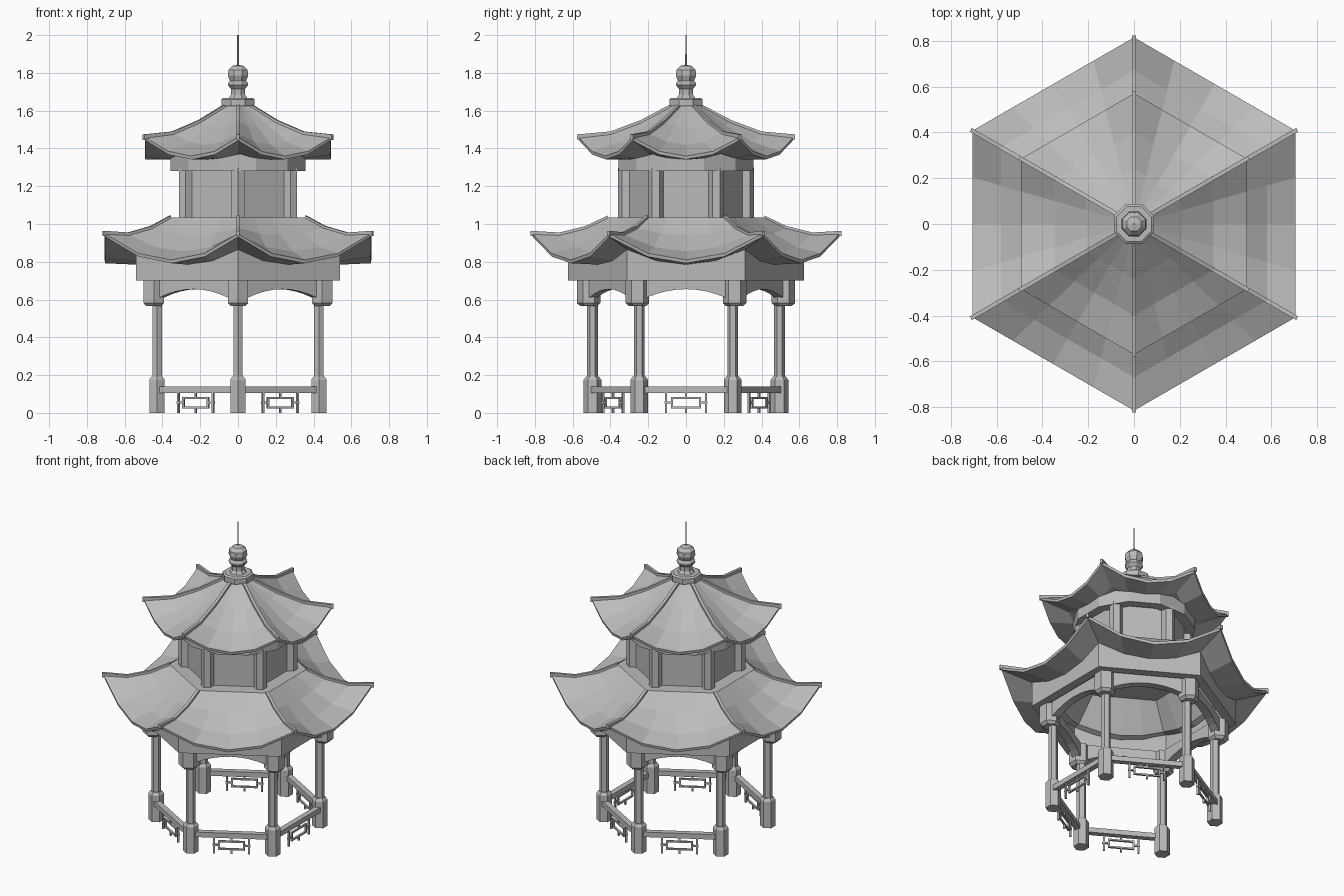
import bpy, bmesh
from math import radians, sin, cos, pi
from mathutils import Matrix, Vector

cube = bpy.data.objects.get("Cube")
if cube:
    bpy.data.objects.remove(cube)

stone = bpy.data.materials.new("plain grey")
stone.use_nodes = True
GREY = (0.5, 0.5, 0.5, 1)
stone.diffuse_color = GREY
stone.node_tree.nodes["Principled BSDF"].inputs["Base Color"].default_value = GREY

CORNERS = [radians(30 + 60 * k) for k in range(6)]
SIDES = [radians(60 * k) for k in range(6)]
ENTRANCE = 3


def finish(name, bm):
    bmesh.ops.recalc_face_normals(bm, faces=bm.faces[:])
    mesh = bpy.data.meshes.new(name)
    bm.to_mesh(mesh)
    bm.free()
    mesh.materials.append(stone)
    obj = bpy.data.objects.new(name, mesh)
    bpy.context.collection.objects.link(obj)


def polar(r, a, z=0):
    return Vector((r * cos(a), r * sin(a), z))


def skin(bm, loops, caps=False, closed=False):
    """Bridge successive vertex loops with quads."""
    n = len(loops[0])
    pairs = list(zip(loops, loops[1:]))
    if closed:
        pairs.append((loops[-1], loops[0]))
    for a, b in pairs:
        for i in range(n):
            j = (i + 1) % n
            bm.faces.new((a[i], a[j], b[j], b[i]))
    if caps:
        bm.faces.new(loops[0])
        bm.faces.new(loops[-1])


def lathe(name, profile, sides, centre=(0, 0, 0), turn=0.0, closed=False):
    bm = bmesh.new()
    loops = [[bm.verts.new(Vector(centre) + polar(r, turn + 2 * pi * i / sides, z))
              for i in range(sides)] for r, z in profile]
    skin(bm, loops, not closed, closed)
    finish(name, bm)


def hex_shell(name, rings, closed=False):
    """Hexagonal rings (radius, corner height, sag at mid side), four spans a side."""
    bm = bmesh.new()
    loops = []
    for r, z, sag in rings:
        loop = []
        for k in range(6):
            a, b = polar(r, CORNERS[k]), polar(r, CORNERS[(k + 1) % 6])
            for s in range(4):
                p = a.lerp(b, s / 4)
                p.z = z - sag * (1 - (s / 2 - 1) ** 2)
                loop.append(bm.verts.new(p))
        loops.append(loop)
    skin(bm, loops, not closed, closed)
    finish(name, bm)


def roof(name, top, soffit):
    """Tiled top from apex to eave, then the soffit from eave inward."""
    hex_shell(name, top + soffit)
    # ridge beams along the six hips
    bm = bmesh.new()
    hip = [(r, z) for r, z, _ in top]
    hip[-1] = (hip[-1][0] + 0.008, hip[-1][1] + 0.004)
    for a in CORNERS:
        side = Vector((-sin(a), cos(a), 0)) * 0.009
        loops = []
        for r, z in hip:
            lo, hi = polar(r, a, z - 0.018), polar(r, a, z + 0.01)
            loops.append([bm.verts.new(p) for p in (lo - side, lo + side, hi + side, hi - side)])
        skin(bm, loops, caps=True)
    finish(name + "_ridges", bm)


def box(bm, size, centre, frame):
    m = frame @ Matrix.Translation(centre) @ Matrix.Diagonal((*size, 1))
    bmesh.ops.create_cube(bm, size=1, matrix=m)


# Posts, columns and capitals at the six corners
for a in CORNERS:
    spot = polar(0.495, a)
    lathe("post_base", [(0.047, 0), (0.047, 0.175), (0.034, 0.192)], 6, spot, CORNERS[0])
    lathe("column", [(0.029, 0.185), (0.029, 0.58)], 6, spot, CORNERS[0])
    lathe("capital", [(0.045, 0.565), (0.0625, 0.582), (0.0625, 0.705)], 6,
          polar(0.515, a), CORNERS[0])

# Railings on five sides, the sixth being the entrance
for k, a in enumerate(SIDES):
    if k == ENTRANCE:
        continue
    bm = bmesh.new()
    frame = Matrix.Rotation(a, 4, 'Z') @ Matrix.Translation((0.447, 0, 0))
    box(bm, (0.036, 0.44, 0.033), (-0.008, 0, 0.122), frame)
    for z in (0.029, 0.079):
        box(bm, (0.012, 0.16, 0.01), (0, 0, z), frame)
    for s in (-1, 1):
        box(bm, (0.012, 0.01, 0.058), (0, s * 0.075, 0.054), frame)
        box(bm, (0.012, 0.04, 0.01), (0, s * 0.095, 0.054), frame)
        box(bm, (0.012, 0.01, 0.107), (0, s * 0.106, 0.0535), frame)
    box(bm, (0.012, 0.01, 0.03), (0, 0, 0.095), frame)
    box(bm, (0.012, 0.01, 0.028), (0, 0, 0.014), frame)
    finish("railing", bm)

# Arched panels between the capitals
for a in SIDES:
    bm = bmesh.new()
    frame = Matrix.Rotation(a, 4, 'Z') @ Matrix.Translation((0.446, 0, 0))
    steps = [i / 4 - 1 for i in range(9)]
    outline = [(0.21 * t, 0.655 - 0.045 * t * t) for t in steps]
    outline += [(0.21, 0.71), (-0.21, 0.71)]
    loops = [[bm.verts.new(frame @ Vector((x, y, z))) for y, z in outline]
             for x in (-0.025, 0.025)]
    skin(bm, loops, caps=True)
    finish("arch_panel", bm)

# Frieze under the lower eaves
hex_shell("frieze", [(0.624, 0.875, 0.08), (0.624, 0.70, 0), (0.56, 0.70, 0),
                     (0.56, 0.875, 0.065)], closed=True)

# Lower roof
roof("lower_roof",
     [(0.415, 1.035, 0), (0.53, 0.98, 0.04), (0.67, 0.945, 0.09), (0.815, 0.95, 0.14)],
     [(0.811, 0.932, 0.14), (0.624, 0.865, 0.08), (0.52, 0.865, 0.05), (0.39, 1.012, 0)])

# Upper storey walls, corner posts and top ring
hex_shell("upper_wall", [(0.318, 1.02, 0), (0.318, 1.36, 0)])
for a in CORNERS:
    lathe("upper_post", [(0.04, 1.03), (0.04, 1.3)], 6, polar(0.32, a), CORNERS[0])
lathe("upper_ring", [(0.37, 1.28), (0.37, 1.37), (0.31, 1.37), (0.31, 1.28)], 12,
      turn=radians(15), closed=True)

# Upper roof
roof("upper_roof",
     [(0.07, 1.63, 0), (0.24, 1.54, 0.025), (0.40, 1.48, 0.06), (0.57, 1.46, 0.10)],
     [(0.566, 1.442, 0.10), (0.40, 1.375, 0.035), (0.25, 1.355, 0)])

# Finial and spire
lathe("finial_collar", [(0.095, 1.625), (0.095, 1.66), (0.083, 1.668)], 8, turn=radians(22.5))
lathe("finial", [(0.055, 1.665), (0.04, 1.685), (0.04, 1.715), (0.058, 1.735),
                 (0.056, 1.748), (0.046, 1.758), (0.058, 1.785), (0.055, 1.815),
                 (0.034, 1.837), (0.006, 1.842)], 8, turn=radians(22.5))
lathe("spire", [(0.005, 1.83), (0.004, 2.0)], 6)
